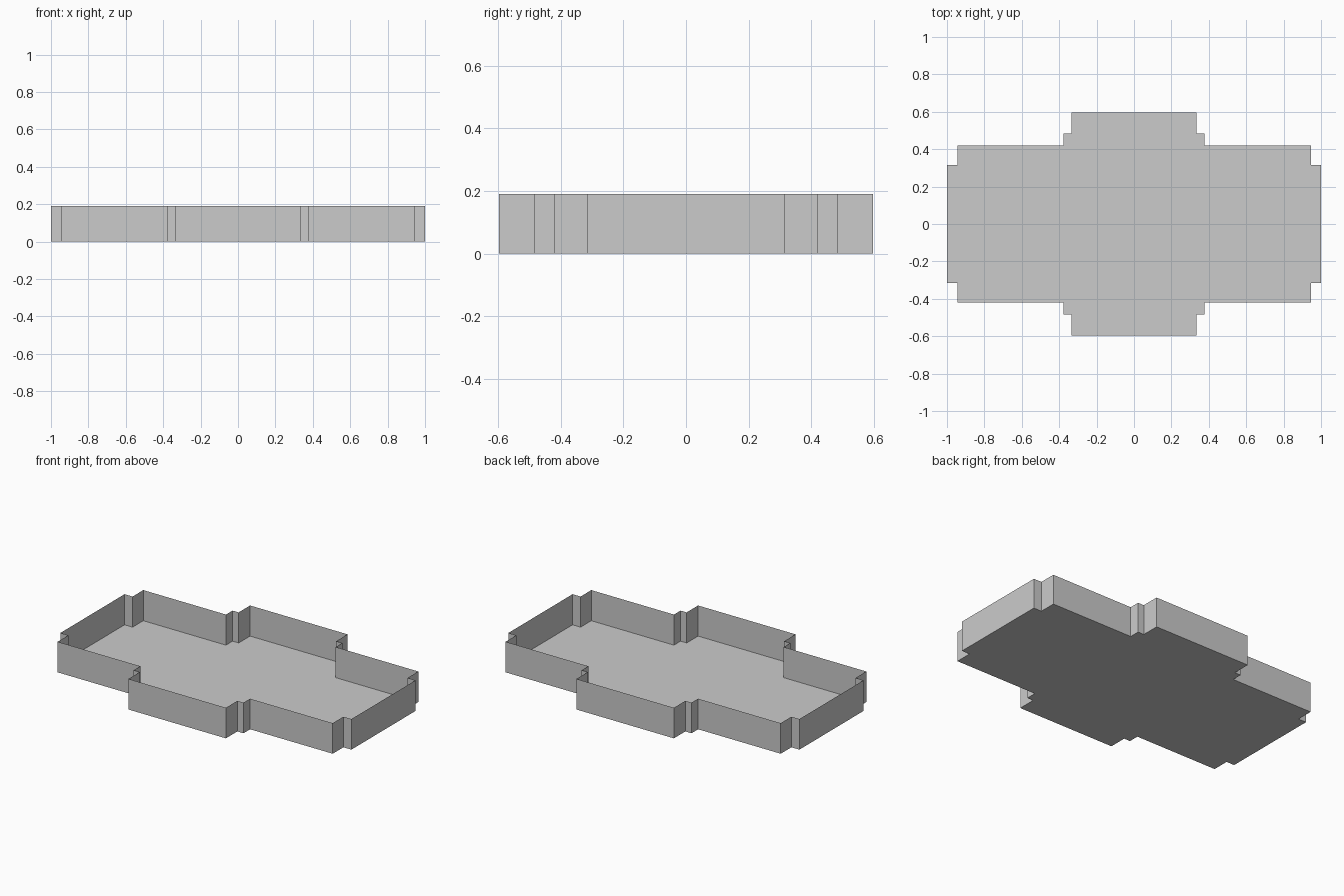
import bpy

cube = bpy.data.objects.get("Cube")
if cube:
    bpy.data.objects.remove(cube, do_unlink=True)

HEIGHT = 0.19

grey = bpy.data.materials.new("plain grey")
grey.use_nodes = True
colour = (0.6, 0.6, 0.6, 1)
grey.diffuse_color = colour
grey.node_tree.nodes["Principled BSDF"].inputs["Base Color"].default_value = colour


def add_part(name, verts, faces):
    mesh = bpy.data.meshes.new(name)
    mesh.from_pydata(verts, [], faces)
    mesh.materials.append(grey)
    obj = bpy.data.objects.new(name, mesh)
    bpy.context.collection.objects.link(obj)
    return obj


# One quarter of the stepped outline, mirrored to a full counter-clockwise loop
quarter = [(1, 0.315), (0.945, 0.315), (0.945, 0.42), (0.377, 0.42),
           (0.377, 0.485), (0.335, 0.485), (0.335, 0.597)]
half = quarter + [(-x, y) for x, y in reversed(quarter)]
outline = half + [(-x, -y) for x, y in half]
n = len(outline)

# Flat floor, flush with the bottom of the walls
floor_verts = [(x, y, 0) for x, y in outline]
add_part("tray_floor", floor_verts, [list(reversed(range(n)))])

# Thin upright wall that follows the outline
wall_verts = floor_verts + [(x, y, HEIGHT) for x, y in outline]
add_part("tray_wall", wall_verts,
         [(i, (i + 1) % n, (i + 1) % n + n, i + n) for i in range(n)])
